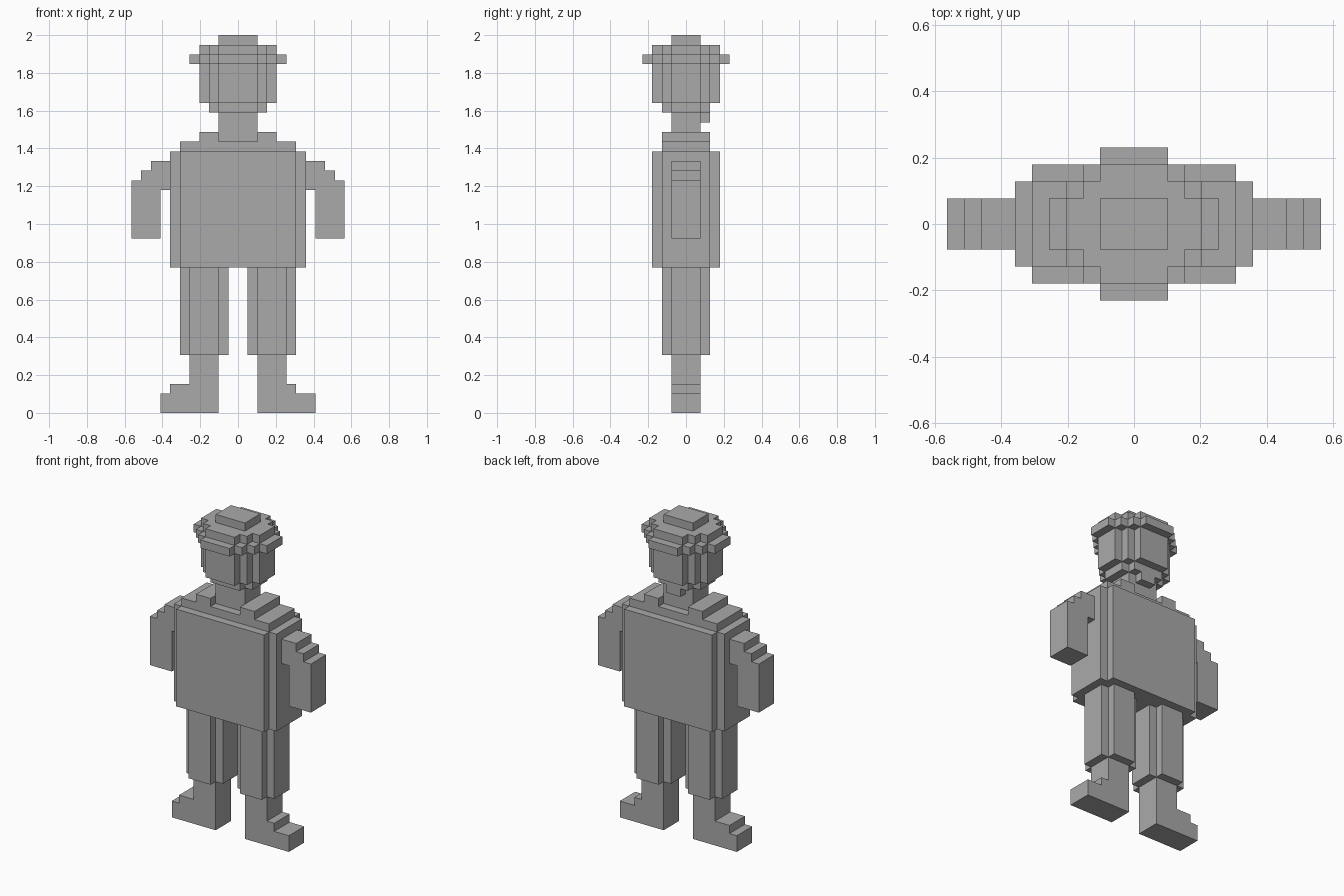
import bpy
import bmesh
from mathutils import Vector

U = 2 / 39  # edge of one block

cube = bpy.data.objects.get("Cube")
if cube:
    bpy.data.objects.remove(cube, do_unlink=True)

grey = bpy.data.materials.new("plain_grey")
grey.use_nodes = True
colour = (0.4, 0.4, 0.4, 1)
grey.diffuse_color = colour
grey.node_tree.nodes["Principled BSDF"].inputs["Base Color"].default_value = colour


def extrude(name, outline, to_3d, start, end):
    """Extrude a block outline between two depths; to_3d maps (a, b, depth)."""
    bm = bmesh.new()
    face = bm.faces.new([bm.verts.new(Vector(to_3d(a, b, start)) * U) for a, b in outline])
    solid = bmesh.ops.extrude_face_region(bm, geom=[face])
    shift = Vector(to_3d(0, 0, end)) - Vector(to_3d(0, 0, start))
    moved = [v for v in solid["geom"] if isinstance(v, bmesh.types.BMVert)]
    bmesh.ops.translate(bm, verts=moved, vec=shift * U)
    bmesh.ops.recalc_face_normals(bm, faces=bm.faces)
    mesh = bpy.data.meshes.new(name)
    bm.to_mesh(mesh)
    bm.free()
    mesh.materials.append(grey)
    obj = bpy.data.objects.new(name, mesh)
    bpy.context.collection.objects.link(obj)
    return obj


def tier(name, z0, z1, steps, cx=0, cy=0):
    """Stepped round slab; steps are (half width, half depth), widest first."""
    quarter = []
    for i, (x, y) in enumerate(steps):
        if i:
            quarter.append((x, steps[i - 1][1]))
        quarter.append((x, y))
    back = quarter + [(-x, y) for x, y in reversed(quarter)]
    outline = back + [(-x, -y) for x, y in back]
    return extrude(name, [(cx + x, cy + y) for x, y in outline],
                   lambda a, b, d: (a, b, d), z0, z1)


def silhouette(name, side, outline):
    """Front outline of a limb, three blocks deep."""
    return extrude(name, [(side * x, z) for x, z in outline],
                   lambda a, b, d: (a, d, b), -1.5, 1.5)


# Head and cap
round_head = [(4, 1.5), (3, 2.5), (2, 3.5)]
tier("cap_button", 38, 39, [(2, 1.5)])
tier("cap_crown", 37, 38, round_head)
tier("cap_brim", 36, 37, [(5, 1.5), (4, 2.5), (3, 3.5), (2, 4.5)])
tier("head", 32, 36, round_head)
tier("chin", 31, 32, [(3, 1.5), (2, 2.5)])
tier("neck", 28, 31, [(2, 1.5)])
tier("nape", 30, 31, [(1, 0.5)], cy=2)

# Torso
tier("shoulder_yoke", 27, 28, [(6, 2.5)])
tier("torso", 15, 27, [(7, 2.5), (6, 3.5)])

# Limbs; the two feet have different toe steps
arm = [(7, 23), (8, 23), (8, 18), (11, 18), (11, 24), (10, 24),
       (10, 25), (9, 25), (9, 26), (7, 26)]
for label, side, toe in (("left", 1, 6), ("right", -1, 7)):
    tier(label + "_collar", 28, 29, [(1, 2.5)], cx=3 * side)
    silhouette(label + "_arm", side, arm)
    tier(label + "_leg", 6, 15, [(2.5, 1.5), (1.5, 2.5)], cx=3.5 * side)
    silhouette(label + "_shin_and_foot", side,
               [(2, 0), (8, 0), (8, 2), (toe, 2), (toe, 3), (5, 3), (5, 6), (2, 6)])
